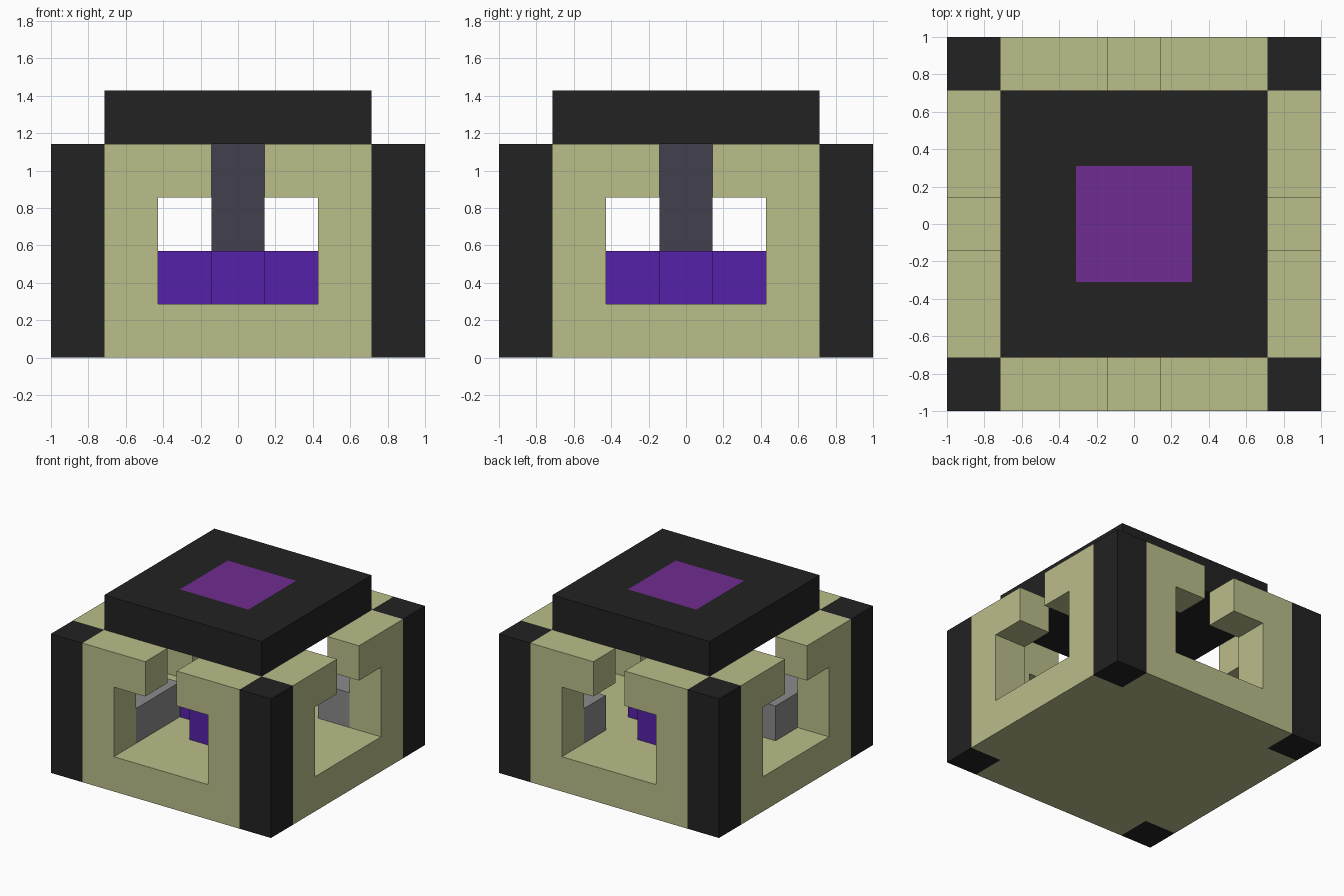
import bpy
import bmesh
from math import pi
from mathutils import Matrix, Vector

cube = bpy.data.objects.get("Cube")
if cube:
    bpy.data.objects.remove(cube)

U = 2 / 7  # block size: the model is seven blocks wide


def material(name, hex_code):
    """Flat material from an sRGB hex colour."""
    srgb = [int(hex_code[n:n + 2], 16) / 255 for n in (0, 2, 4)]
    colour = [((c + 0.055) / 1.055) ** 2.4 for c in srgb] + [1]
    mat = bpy.data.materials.new(name)
    mat.use_nodes = True
    mat.diffuse_color = colour
    mat.node_tree.nodes["Principled BSDF"].inputs["Base Color"].default_value = colour
    return mat


SAND = material("sand", "BBBD8A")
BLACK = material("black", "222222")
VIOLET = material("violet", "5520A8")
PLUM = material("plum", "702C91")
SLATE = material("slate", "42404C")
GREY = material("grey", "8B8B8B")


def prism(name, outline, depth, mats, matrix=Matrix()):
    """Extrude a flat outline along z; all sizes are in blocks."""
    bm = bmesh.new()
    face = bm.faces.new([bm.verts.new((x, y, 0)) for x, y in outline])
    grown = bmesh.ops.extrude_face_region(bm, geom=[face])["geom"]
    verts = [v for v in grown if isinstance(v, bmesh.types.BMVert)]
    bmesh.ops.translate(bm, verts=verts, vec=(0, 0, depth))
    bmesh.ops.transform(bm, matrix=Matrix.Scale(U, 4) @ matrix, verts=bm.verts)
    bmesh.ops.recalc_face_normals(bm, faces=bm.faces)
    mesh = bpy.data.meshes.new(name)
    bm.to_mesh(mesh)
    bm.free()
    for mat in mats:
        mesh.materials.append(mat)
    obj = bpy.data.objects.new(name, mesh)
    bpy.context.collection.objects.link(obj)
    return obj


def block(name, centre, size, mat, base, height):
    """Upright box on a given plan centre."""
    w, d = size[0] / 2, size[1] / 2
    outline = [(-w, -d), (w, -d), (w, d), (-w, d)]
    place = Matrix.Translation(Vector((*centre, base)))
    return prism(name, outline, height, [mat], place)


# Floor inside the walls
block("floor", (0, 0), (5, 5), SAND, 0, 1)

# Four walls, each with a window and a notch in the top rail, and four posts
half = [(2.5, 0), (2.5, 4), (0.5, 4), (0.5, 3), (1.5, 3), (1.5, 1)]
wall = half + [(-x, z) for x, z in reversed(half)]
stand = Matrix.Translation((0, -2.5, 0)) @ Matrix.Rotation(pi / 2, 4, "X")
for side, label in enumerate(("front", "left", "back", "right")):
    turn = Matrix.Rotation(side * pi / 2, 4, "Z")
    prism(label + "_wall", wall, 1, [SAND], turn @ stand)
    corner = turn @ Vector((3, -3, 0))
    block(f"corner_post_{side + 1}", corner.xy, (1, 1), BLACK, 0, 4)

# Cross-shaped base of the core and its column
arm = [(0.5, -0.5), (1.5, -0.5), (1.5, 0.5), (0.5, 0.5)]
cross = []
for side in range(4):
    turn = Matrix.Rotation(side * pi / 2, 2)
    cross += [turn @ Vector(p) for p in arm[:3]]
prism("core_cross", cross, 1, [VIOLET], Matrix.Translation((0, 0, 1)))
block("core_column", (0, 0), (1, 1), SLATE, 2, 2)

# Loose grey blocks on the floor
block("long_floor_block", (-2, -1.5), (1, 2), GREY, 1, 1)
block("small_floor_block", (2, 2), (1, 1), GREY, 1, 1)

# Lid with a coloured square inset in its top
lid = block("lid", (0, 0), (5, 5), BLACK, 4, 1)
lid.data.materials.append(PLUM)
bm = bmesh.new()
bm.from_mesh(lid.data)
top = max(bm.faces, key=lambda f: f.calc_center_median().z)
bmesh.ops.inset_region(bm, faces=[top], thickness=2 * U)
top.material_index = 1
bm.to_mesh(lid.data)
bm.free()
